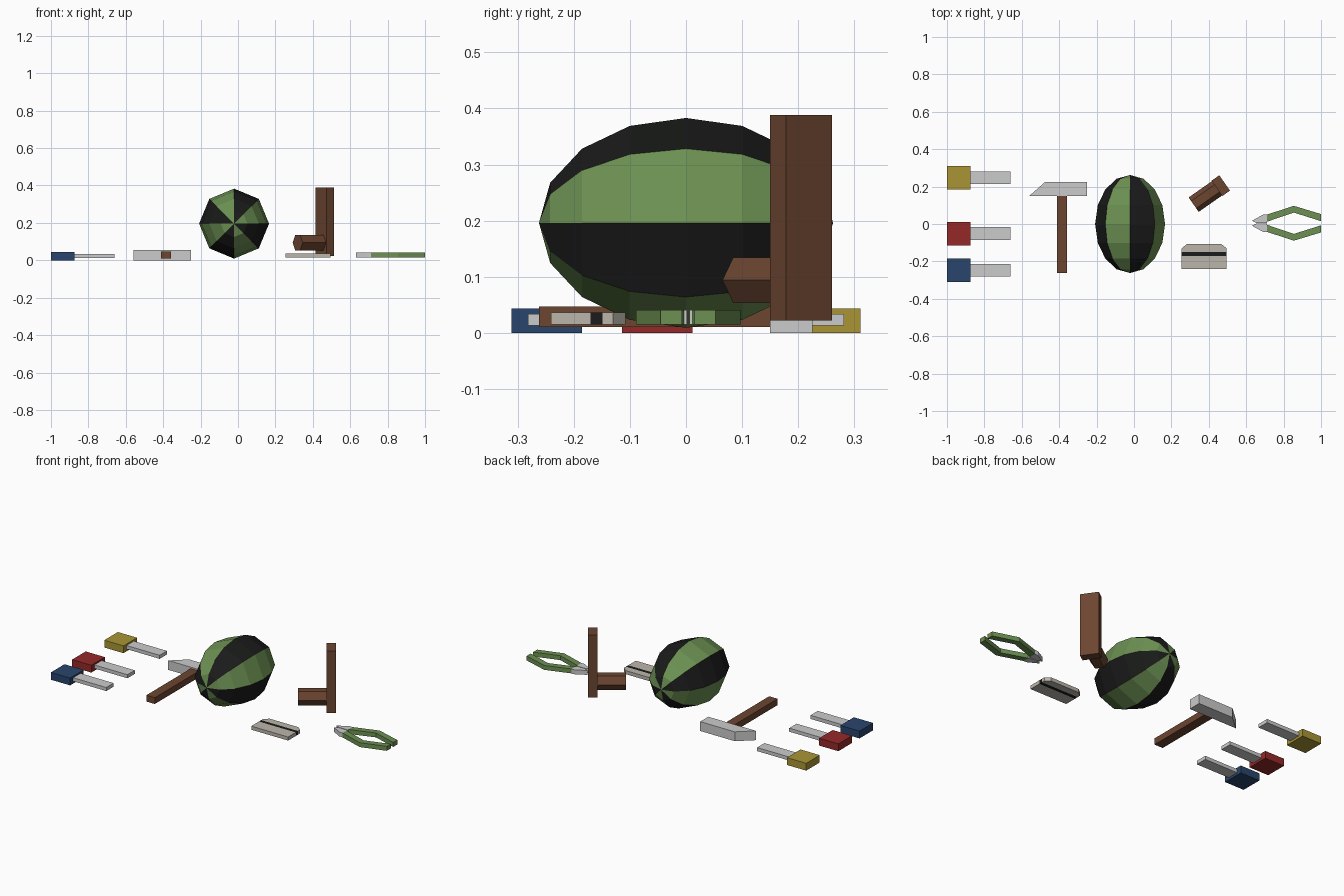
import bpy, bmesh, math
from mathutils import Matrix

if "Cube" in bpy.data.objects:
    bpy.data.objects.remove(bpy.data.objects["Cube"])


def material(name, r, g, b):
    m = bpy.data.materials.new(name)
    m.diffuse_color = (r, g, b, 1)
    m.use_nodes = True
    m.node_tree.nodes["Principled BSDF"].inputs["Base Color"].default_value = m.diffuse_color
    return m


YELLOW = material("yellow", .40, .30, .035)
RED = material("red", .30, .022, .022)
BLUE = material("blue", .022, .06, .15)
WOOD = material("wood", .15, .06, .03)
GREEN = material("green", .15, .28, .085)
BLACK = material("black", .01, .011, .01)
STONE = material("stone", .50, .47, .41)


def finish(name, bm, mats=()):
    bmesh.ops.recalc_face_normals(bm, faces=bm.faces)
    me = bpy.data.meshes.new(name)
    bm.to_mesh(me)
    bm.free()
    for m in mats:
        me.materials.append(m)
    ob = bpy.data.objects.new(name, me)
    bpy.context.collection.objects.link(ob)
    return ob


def prism(name, pts, z0, z1, mat=None):
    """Flat outline extruded from z0 to z1."""
    bm = bmesh.new()
    f = bm.faces.new([bm.verts.new((x, y, z0)) for x, y in pts])
    ext = bmesh.ops.extrude_face_region(bm, geom=[f])["geom"]
    for v in ext:
        if isinstance(v, bmesh.types.BMVert):
            v.co.z = z1
    return finish(name, bm, [mat] if mat else [])


def box(name, x0, x1, y0, y1, z0, z1, mat=None):
    return prism(name, [(x0, y0), (x1, y0), (x1, y1), (x0, y1)], z0, z1, mat)


# three chisels
for col, mat, y in (("yellow", YELLOW, .248), ("red", RED, -.051), ("blue", BLUE, -.248)):
    box(col + "_chisel_handle", -1, -.875, y - .063, y + .063, 0, .043, mat)
    box(col + "_chisel_blade", -.875, -.66, y - .034, y + .034, .013, .034)

# hammer
prism("hammer_head", [(-.56, .15), (-.25, .15), (-.25, .225), (-.475, .225)], 0, .055)
box("hammer_handle", -.413, -.358, -.262, .152, .01, .047, WOOD)

# striped melon
bm = bmesh.new()
bmesh.ops.create_uvsphere(bm, u_segments=8, v_segments=8, radius=1)
bm.transform(Matrix.Translation((-.021, 0, .196)) @ Matrix.Diagonal((.187, .262, .187, 1))
             @ Matrix.Rotation(math.radians(90), 4, 'X'))
for f in bm.faces:
    c = f.calc_center_median()
    a = math.atan2(c.z - .196, c.x + .021) % math.tau
    f.material_index = int(a / (math.pi / 4)) % 2
finish("melon", bm, [GREEN, BLACK])

# mallet: upright block with a six-sided handle, turned 35 degrees
turn = Matrix.Translation((.464, .205, 0)) @ Matrix.Rotation(math.radians(35), 4, 'Z')
block = box("mallet_block", -.025, .025, -.05, .05, .022, .388, WOOD)
block.data.transform(turn)
hexagon = [(.047 * math.cos(i * math.pi / 3), .047 * math.sin(i * math.pi / 3)) for i in range(6)]
grip = prism("mallet_handle", hexagon, -.177, -.02, WOOD)
grip.data.transform(turn @ Matrix.Translation((0, 0, .094))
                    @ Matrix(((0, 0, 1, 0), (1, 0, 0, 0), (0, 1, 0, 0), (0, 0, 0, 1))))

# sharpening block with dark stripe
box("block_body", .255, .495, -.241, -.17, .015, .036, STONE)
box("block_stripe", .255, .495, -.17, -.149, .015, .036, BLACK)
prism("block_end", [(.255, -.149), (.495, -.149), (.495, -.13), (.468, -.108),
                    (.282, -.108), (.255, -.13)], .015, .036, STONE)

# pliers, halves mirrored about their centre line
CY = .004
jaw = [(.63, .013), (.655, .002), (.71, .002), (.71, .046), (.69, .046)]
arm = [(.71, .046), (.855, .093), (1, .049), (1, .011), (.855, .057), (.71, .008)]
for side, s in (("left", 1), ("right", -1)):
    prism(side + "_plier_jaw", [(x, CY + s * y) for x, y in jaw], .015, .041)
    prism(side + "_plier_handle", [(x, CY + s * y) for x, y in arm], .015, .041, GREEN)
